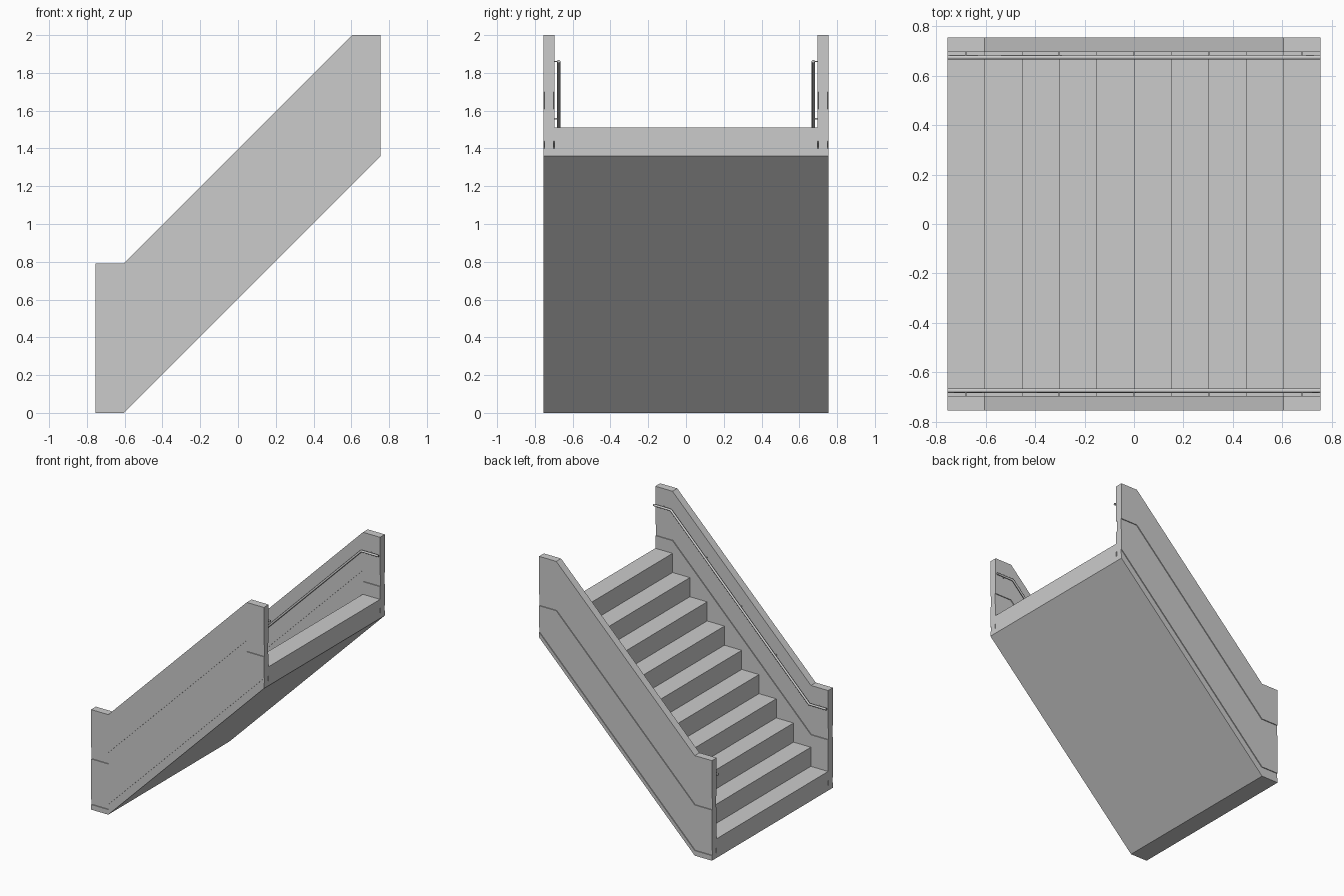
import bpy
import bmesh

if "Cube" in bpy.data.objects:
    bpy.data.objects.remove(bpy.data.objects["Cube"])

END, BEND = 0.755, 0.605        # half length, where the slope starts/ends
OUT, INN = 0.755, 0.695         # outer and inner wall faces
STEPS = 10
RUN = 2 * END / STEPS
STATIONS = (-END, -BEND, BEND, END)


def base(x, low=False):
    """Height of the sloped path; the low edge keeps rising to the top end."""
    z = max(0.0, x + BEND)
    return z if low else min(z, 2 * BEND)


def finish(name, bm):
    bmesh.ops.recalc_face_normals(bm, faces=bm.faces[:])
    me = bpy.data.meshes.new(name)
    bm.to_mesh(me)
    bm.free()
    ob = bpy.data.objects.new(name, me)
    bpy.context.collection.objects.link(ob)
    return ob


def loft(name, rings):
    """Skin equal-sized rings of points and cap both ends."""
    bm = bmesh.new()
    rows = [[bm.verts.new(p) for p in ring] for ring in rings]
    n = len(rows[0])
    for a, b in zip(rows, rows[1:]):
        for i in range(n):
            j = (i + 1) % n
            bm.faces.new((a[i], a[j], b[j], b[i]))
    bm.faces.new(rows[0])
    bm.faces.new(rows[-1])
    return finish(name, bm)


# Stair body: stepped top, sloped underside
profile = [(-END, 0)]
for i in range(STEPS):
    x = -END + i * RUN
    profile += [(x, (i + 1) * RUN), (x + RUN, (i + 1) * RUN)]
profile += [(END, END + BEND), (-BEND, 0)]
loft("stairs", [[(x, y, z) for x, z in profile] for y in (-INN, INN)])

# Wall cross-section: shallow grooves on both faces
D = 0.007
outer = [(0, 0), (0.04, 0), (0.04, D), (0.08, D), (0.08, 0),
         (0.40, 0), (0.40, D), (0.49, D), (0.49, 0), (0.79, 0)]
section = [(OUT - d, h) for h, d in outer] + [(INN + d, h) for h, d in reversed(outer)]

for side, s in (("front", -1), ("back", 1)):
    loft(side + "_wall",
         [[(x, s * y, base(x, h < 0.1) + h) for y, h in section] for x in STATIONS])

    # Handrail
    cu = bpy.data.curves.new(side + "_handrail", 'CURVE')
    cu.dimensions = '3D'
    cu.bevel_depth = 0.009
    cu.bevel_resolution = 2
    cu.use_fill_caps = True
    sp = cu.splines.new('POLY')
    sp.points.add(len(STATIONS) - 1)
    for p, x in zip(sp.points, STATIONS):
        p.co = (x, s * 0.674, base(x) + 0.65, 1)
    sp.use_smooth = True
    rail = bpy.data.objects.new(side + "_handrail", cu)
    bpy.context.collection.objects.link(rail)

    # Brackets joining the rail to the wall
    bm = bmesh.new()
    for x in (-0.68, -0.303, 0, 0.303, 0.68):
        cube = bmesh.ops.create_cube(bm, size=1)["verts"]
        bmesh.ops.scale(bm, vec=(0.007, 0.026, 0.007), verts=cube)
        bmesh.ops.translate(bm, vec=(x, s * 0.685, base(x) + 0.65), verts=cube)
    finish(side + "_rail_brackets", bm)
